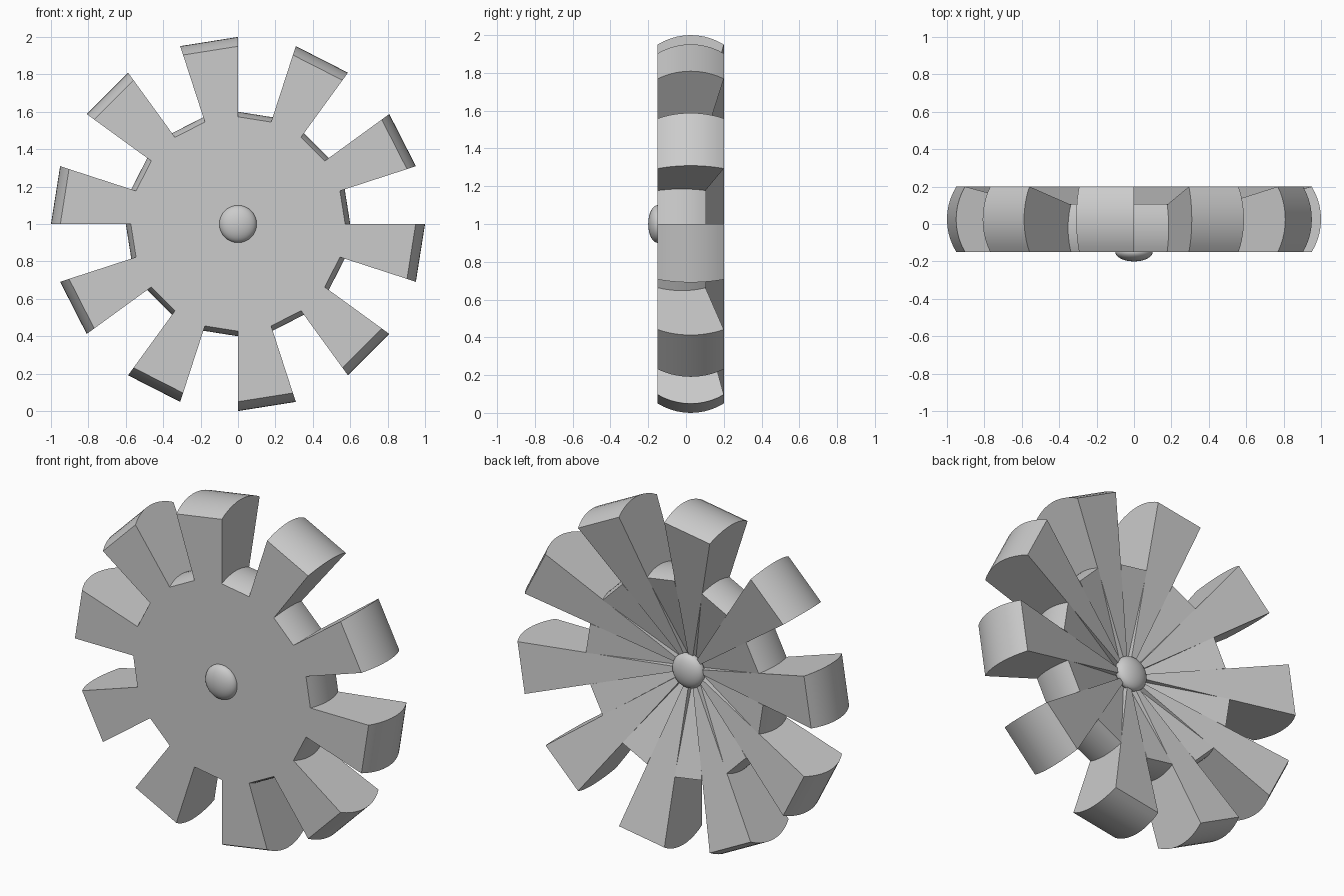
import bpy, bmesh, math

if "Cube" in bpy.data.objects:
    bpy.data.objects.remove(bpy.data.objects["Cube"])

FRONT = -0.15
STEP = math.radians(18)
ARC = 10


def wedge(name, start, r_tip, sag, y_back, y_apex):
    """Pie wedge: flat front, sloping back and a bulging outer rim."""
    mid, half = (FRONT + y_back) / 2, (y_back - FRONT) / 2
    rad = (half ** 2 + sag ** 2) / (2 * sag)
    lim = math.asin(half / rad)
    rim = []
    for i in range(ARC + 1):
        t = -lim + 2 * lim * i / ARC
        rim.append((r_tip - rad + rad * math.cos(t), mid + rad * math.sin(t)))

    bm = bmesh.new()
    front = bm.verts.new((0, FRONT, 1))
    back = bm.verts.new((0, y_apex, 1))
    sides = []
    for a in (start, start + STEP):
        sides.append([bm.verts.new((r * math.cos(a), y, 1 + r * math.sin(a)))
                      for r, y in rim])
    p, q = sides
    bm.faces.new((front, p[0], q[0]))
    bm.faces.new((back, q[-1], p[-1]))
    for i in range(ARC):
        bm.faces.new((p[i], p[i + 1], q[i + 1], q[i]))
    bm.faces.new([front] + p + [back])
    bm.faces.new([front] + q + [back])
    bmesh.ops.recalc_face_normals(bm, faces=bm.faces[:])
    finish(name, bm)


def finish(name, bm):
    me = bpy.data.meshes.new(name)
    bm.to_mesh(me)
    bm.free()
    ob = bpy.data.objects.new(name, me)
    bpy.context.collection.objects.link(ob)
    bpy.ops.object.select_all(action='DESELECT')
    ob.select_set(True)
    bpy.context.view_layer.objects.active = ob
    bpy.ops.object.shade_smooth_by_angle(angle=math.radians(30))
    return ob


def hub(name, y):
    """Flattened dome on the axle."""
    bm = bmesh.new()
    bmesh.ops.create_uvsphere(bm, u_segments=32, v_segments=16, radius=1)
    for v in bm.verts:
        x, d, z = v.co
        v.co = (0.1 * x, y + 0.05 * d, 1 + 0.1 * z)
    finish(name, bm)


# Long blades alternate with short core wedges
for k in range(10):
    a = math.radians(18 + 36 * k)
    wedge(f"blade_{k + 1}", a, 1.0, 0.05, 0.2, -0.045)
    wedge(f"core_wedge_{k + 1}", a + STEP, 0.6, 0.027, 0.107, -0.085)

# Hub domes on both faces
hub("front_hub", -0.15)
hub("back_hub", -0.025)
